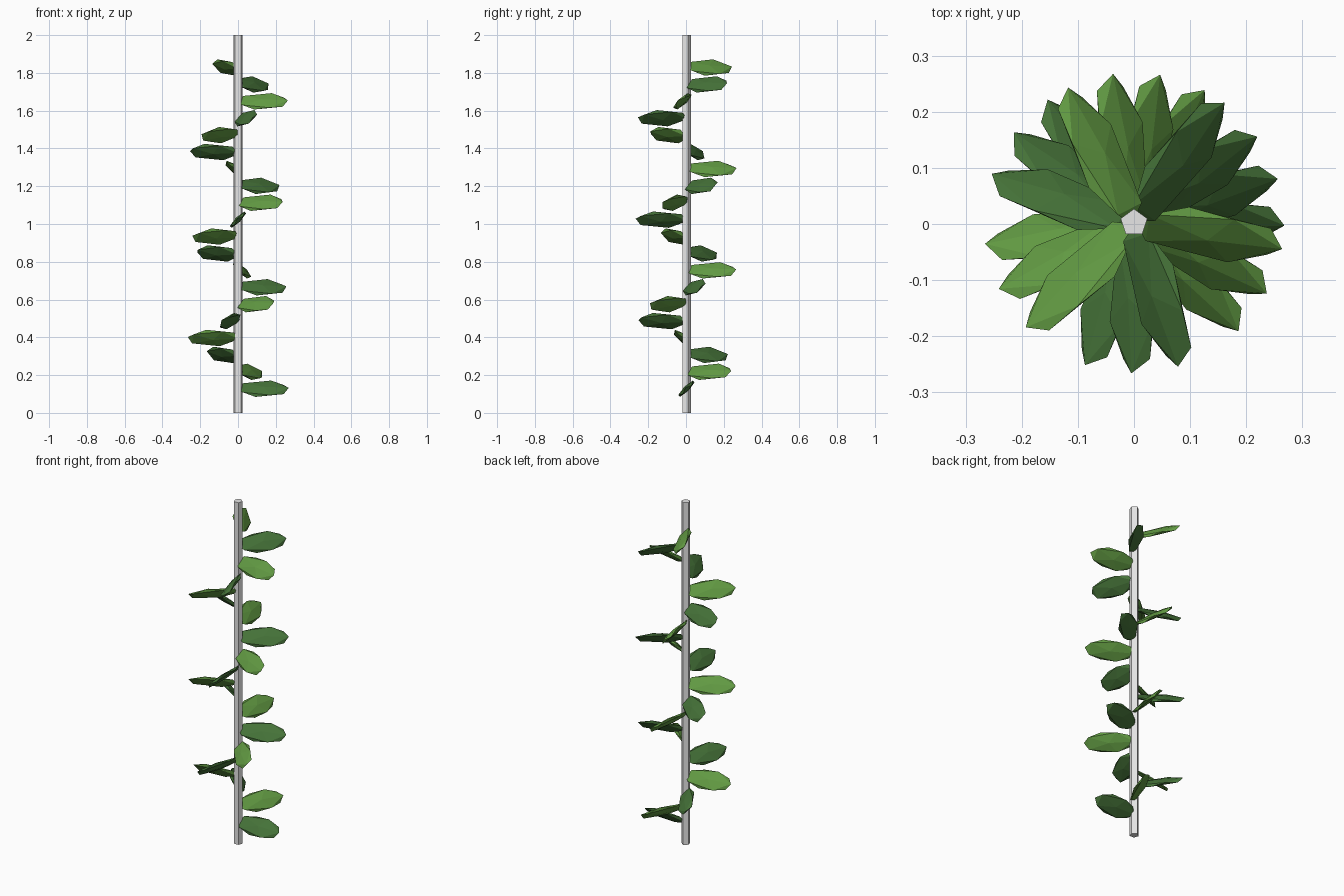
import bpy
from math import radians
from mathutils import Matrix

cube = bpy.data.objects.get("Cube")
if cube:
    bpy.data.objects.remove(cube, do_unlink=True)

LEAF_COUNT = 20
TURN = radians(63)      # spiral step between leaves
RISE = 0.0895           # height step between leaves
FIRST_Z = 0.128
LEAF_REACH = 0.134      # leaf centre to stem axis
Y_SHIFT = 0.002


def make_material(name, colour):
    mat = bpy.data.materials.new(name)
    mat.use_nodes = True
    mat.diffuse_color = colour
    mat.node_tree.nodes["Principled BSDF"].inputs["Base Color"].default_value = colour
    return mat


def make_leaf_mesh(name, material):
    """A flattened faceted leaf, rolled about its length."""
    bpy.ops.mesh.primitive_ico_sphere_add(subdivisions=1, radius=1, location=(0, 0, 0))
    sphere = bpy.context.object
    mesh = sphere.data
    mesh.name = name
    mesh.transform(Matrix.Translation((LEAF_REACH, 0, 0))
                   @ Matrix.Rotation(radians(45), 4, 'X')
                   @ Matrix.Diagonal((0.15, 0.064, 0.015, 1)))
    mesh.materials.append(material)
    bpy.data.objects.remove(sphere, do_unlink=True)
    return mesh


dark_green = make_material("dark_green", (0.06, 0.17, 0.04, 1))
light_green = make_material("light_green", (0.12, 0.32, 0.055, 1))
stem_grey = make_material("stem_grey", (0.8, 0.8, 0.8, 1))

# Stem: five-sided pole
bpy.ops.mesh.primitive_cylinder_add(vertices=5, radius=0.025, depth=2, location=(0, Y_SHIFT, 1))
stem = bpy.context.object
stem.name = "stem"
stem.data.materials.append(stem_grey)

# Leaves climbing the stem in a spiral, dark and light in turn
leaf_meshes = (make_leaf_mesh("dark_leaf", dark_green),
               make_leaf_mesh("light_leaf", light_green))
for i in range(LEAF_COUNT):
    leaf = bpy.data.objects.new(f"leaf_{i + 1}", leaf_meshes[i % 2])
    leaf.location = (0, Y_SHIFT, FIRST_Z + i * RISE)
    leaf.rotation_euler = (0, 0, i * TURN)
    bpy.context.collection.objects.link(leaf)
